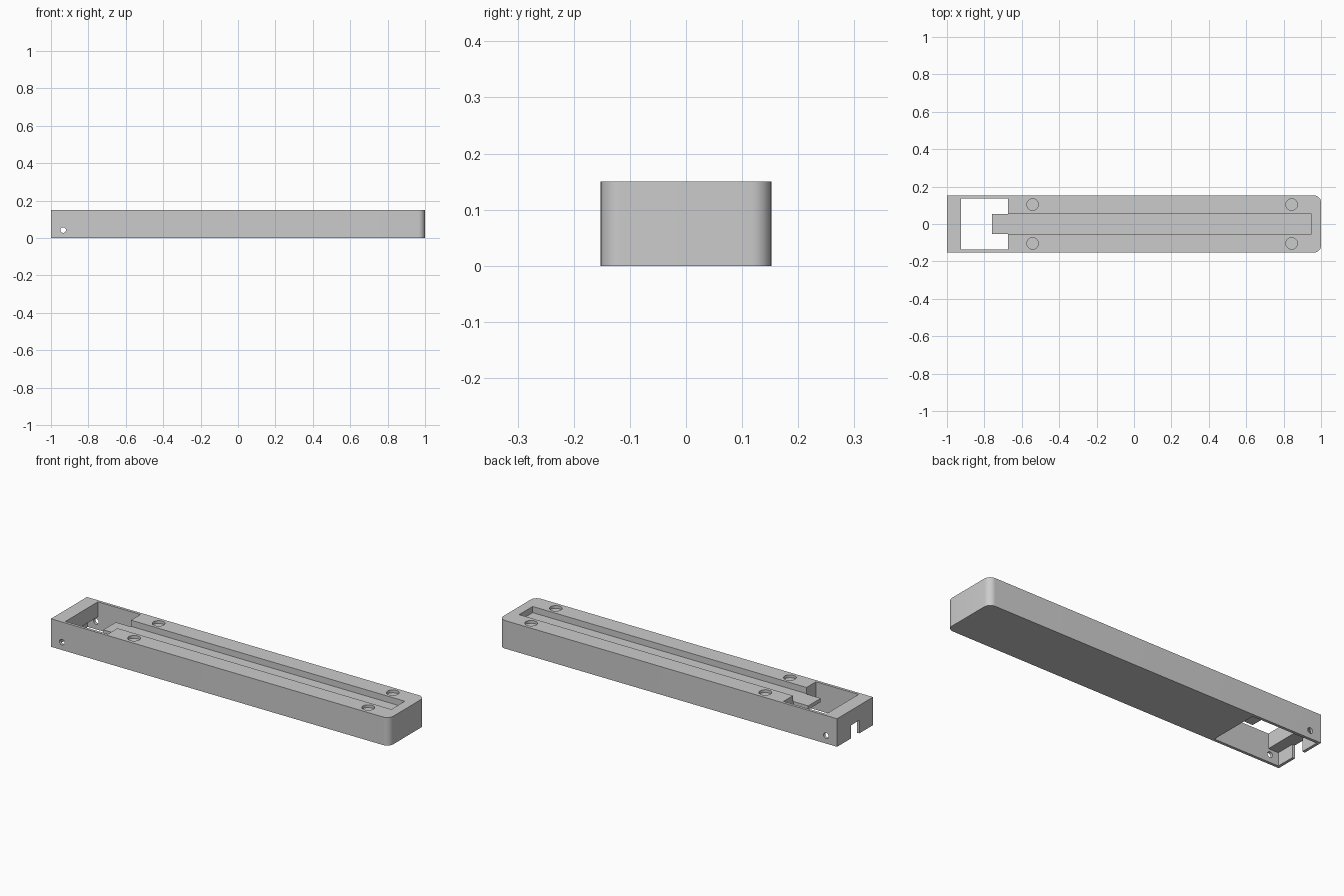
import bpy, math
from mathutils import Vector

old = bpy.data.objects.get("Cube")
if old:
    bpy.data.objects.remove(old, do_unlink=True)

grey = bpy.data.materials.new("plain_grey")
grey.use_nodes = True
grey.diffuse_color = (0.6, 0.6, 0.6, 1)
grey.node_tree.nodes["Principled BSDF"].inputs["Base Color"].default_value = (0.6, 0.6, 0.6, 1)


def box(name, x, y, z):
    """Box from (min, max) pairs."""
    lo, hi = Vector((x[0], y[0], z[0])), Vector((x[1], y[1], z[1]))
    bpy.ops.mesh.primitive_cube_add(size=1, location=(lo + hi) / 2)
    ob = bpy.context.object
    ob.name = name
    ob.scale = hi - lo
    bpy.ops.object.transform_apply(location=True, rotation=True, scale=True)
    ob.data.materials.append(grey)
    return ob


def cylinder(name, loc, radius, depth, rot=(0, 0, 0)):
    bpy.ops.mesh.primitive_cylinder_add(vertices=40, radius=radius, depth=depth, location=loc, rotation=rot)
    ob = bpy.context.object
    ob.name = name
    ob.data.materials.append(grey)
    return ob


W, H = 0.152, 0.15
CEIL = 0.07       # ceiling of the lower cavity
FLOOR = 0.117     # floor of the long groove

# main body, with the two upright edges of the +x end rounded
body = box("body", (-1, 1), (-W, W), (0, H))
weights = body.data.attributes.new("bevel_weight_edge", "FLOAT", "EDGE")
for e in body.data.edges:
    a, b = (body.data.vertices[i].co for i in e.vertices)
    if a.x > 0.9 and b.x > 0.9 and abs(a.z - b.z) > 0.1:
        weights.data[e.index].value = 1
bevel = body.modifiers.new("rounded_end", "BEVEL")
bevel.limit_method = "WEIGHT"
bevel.width = 0.036
bevel.segments = 10

# recesses: cavity below, window and groove above, end notch, side holes
cutters = [
    box("cavity_cutter", (-0.985, -0.6), (-0.137, 0.137), (-0.1, CEIL)),
    box("window_cutter", (-0.925, -0.673), (-0.137, 0.137), (CEIL - 0.02, 0.3)),
    box("groove_cutter", (-0.7, 0.947), (-0.057, 0.057), (FLOOR, 0.3)),
    box("notch_cutter", (-1.1, -0.95), (-0.036, 0.036), (-0.1, CEIL)),
    cylinder("pin_hole_cutter", (-0.935, 0, 0.042), 0.015, 0.5, (math.pi / 2, 0, 0)),
]
# four shallow round seats in the top
for x in (-0.542, 0.843):
    for y in (-0.104, 0.104):
        cutters.append(cylinder("round_seat_cutter", (x, y, H + 0.035), 0.031, 0.1))

for c in cutters:
    c.hide_render = True
    m = body.modifiers.new(c.name, "BOOLEAN")
    m.operation = "DIFFERENCE"
    m.solver = "EXACT"
    m.object = c

bpy.context.view_layer.objects.active = body
bpy.ops.object.select_all(action="DESELECT")
body.select_set(True)
for m in list(body.modifiers):
    bpy.ops.object.modifier_apply(modifier=m.name)
for c in cutters:
    bpy.data.objects.remove(c, do_unlink=True)
bpy.ops.object.shade_smooth_by_angle(angle=math.radians(30))

# tongue that carries the groove floor out into the window
box("tongue", (-0.76, -0.673), (-0.053, 0.053), (FLOOR - 0.02, FLOOR))
